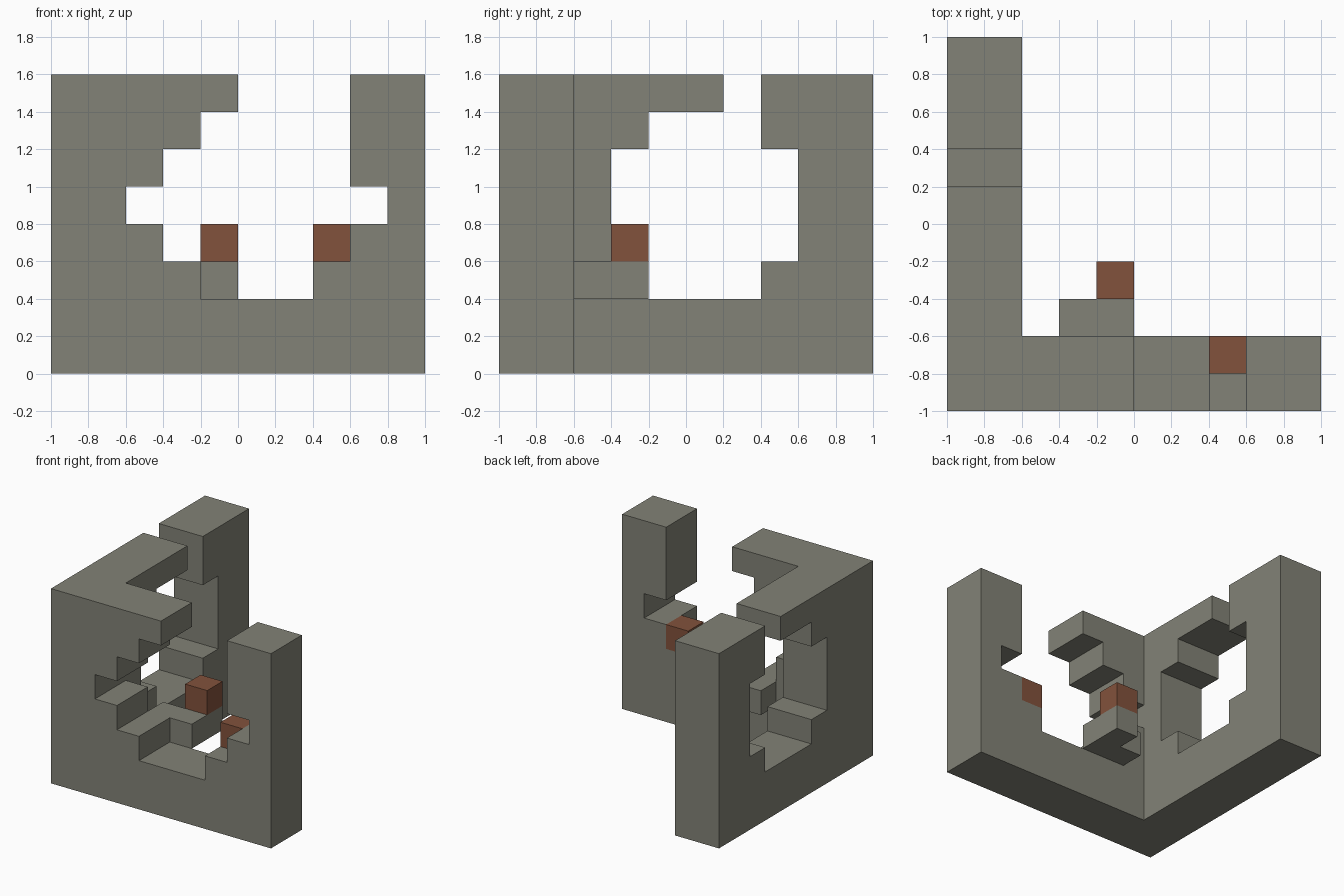
import bpy
import bmesh
from mathutils import Vector

cube = bpy.data.objects.get("Cube")
if cube:
    bpy.data.objects.remove(cube, do_unlink=True)


def material(name, rgb):
    m = bpy.data.materials.new(name)
    m.use_nodes = True
    m.diffuse_color = (*rgb, 1)
    bsdf = m.node_tree.nodes["Principled BSDF"]
    bsdf.inputs["Base Color"].default_value = (*rgb, 1)
    bsdf.inputs["Roughness"].default_value = 0.9
    return m


stone = material("stone grey", (0.225, 0.225, 0.184))
brick = material("brick brown", (0.225, 0.085, 0.045))


def prism(name, profile, axis, start, end, mat):
    """Extrude a 2D profile along an axis; it lies in the other two axes, in order."""
    bm = bmesh.new()
    verts = []
    for p in profile:
        co = list(p)
        co.insert(axis, start)
        verts.append(bm.verts.new(co))
    face = bm.faces.new(verts)
    out = bmesh.ops.extrude_face_region(bm, geom=[face])
    move = Vector((0, 0, 0))
    move[axis] = end - start
    top = [g for g in out["geom"] if isinstance(g, bmesh.types.BMVert)]
    bmesh.ops.translate(bm, verts=top, vec=move)
    bmesh.ops.recalc_face_normals(bm, faces=bm.faces)
    mesh = bpy.data.meshes.new(name)
    bm.to_mesh(mesh)
    bm.free()
    mesh.materials.append(mat)
    ob = bpy.data.objects.new(name, mesh)
    bpy.context.collection.objects.link(ob)
    return ob


def block(name, low, high, mat):
    (x0, y0, z0), (x1, y1, z1) = low, high
    return prism(name, [(x0, y0), (x1, y0), (x1, y1), (x0, y1)], 2, z0, z1, mat)


# L-shaped corner wall
walls = prism("corner_wall", [(-1, -1), (1, -1), (1, -0.6), (-0.6, -0.6),
                              (-0.6, 1), (-1, 1)], 2, 0, 1.6, stone)

# Stepped breach in the front wall (x, z)
front_hole = [(0, 1.7), (0, 1.4), (-0.2, 1.4), (-0.2, 1.2), (-0.4, 1.2), (-0.4, 1),
              (-0.6, 1), (-0.6, 0.8), (-0.4, 0.8), (-0.4, 0.6), (-0.2, 0.6), (-0.2, 0.4),
              (0.4, 0.4), (0.4, 0.6), (0.6, 0.6), (0.6, 0.8), (0.8, 0.8), (0.8, 1),
              (0.6, 1), (0.6, 1.7)]
# Stepped breach in the side wall (y, z)
side_hole = [(0.2, 1.7), (0.2, 1.4), (-0.2, 1.4), (-0.2, 1.2), (-0.4, 1.2), (-0.4, 0.6),
             (-0.2, 0.6), (-0.2, 0.4), (0.4, 0.4), (0.4, 0.6), (0.6, 0.6), (0.6, 1.2),
             (0.4, 1.2), (0.4, 1.7)]

cutters = [prism("front_breach_cutter", front_hole, 1, -1.1, -0.5, stone),
           prism("side_breach_cutter", side_hole, 0, -1.1, -0.5, stone)]
for c in cutters:
    c.hide_render = True
    mod = walls.modifiers.new(c.name, "BOOLEAN")
    mod.operation = "DIFFERENCE"
    mod.solver = "EXACT"
    mod.object = c

# Bake the cuts and drop the cutters
deps = bpy.context.evaluated_depsgraph_get()
baked = bpy.data.meshes.new_from_object(walls.evaluated_get(deps))
walls.modifiers.clear()
walls.data = baked
for c in cutters:
    bpy.data.objects.remove(c, do_unlink=True)

# L-shaped ledge jutting out behind the front wall
prism("inner_ledge", [(-0.4, -0.6), (0, -0.6), (0, -0.2), (-0.2, -0.2),
                      (-0.2, -0.4), (-0.4, -0.4)], 2, 0.4, 0.6, stone)

# Loose brown bricks
block("ledge_brick", (-0.2, -0.4, 0.6), (0, -0.2, 0.8), brick)
block("wall_brick", (0.4, -0.8, 0.6), (0.6, -0.6, 0.8), brick)
